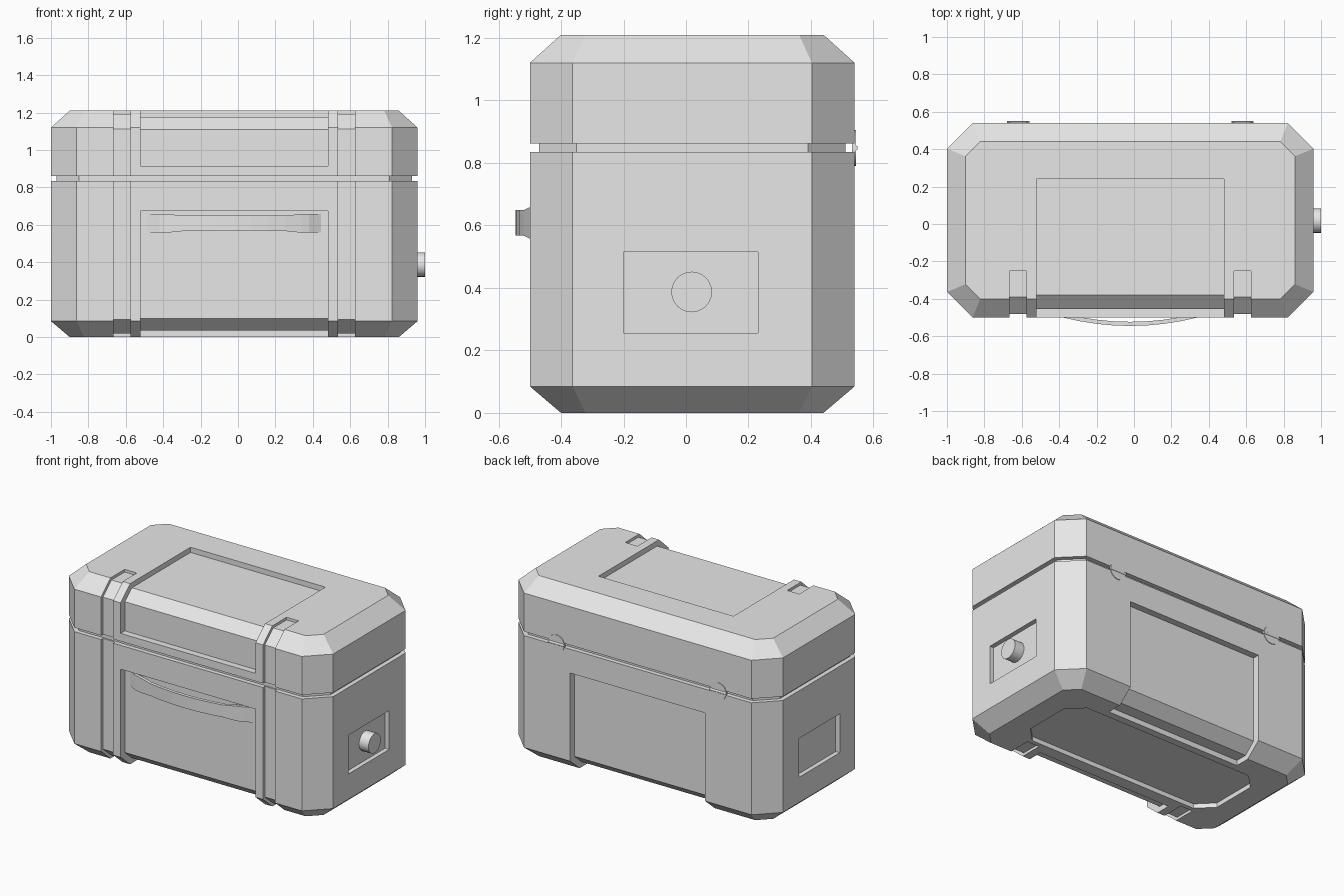
import bpy, bmesh, math
from mathutils import Matrix

if "Cube" in bpy.data.objects:
    bpy.data.objects.remove(bpy.data.objects["Cube"])

CX, CY = -0.02, 0.02          # centre of the case shell
HX, HY = 0.98, 0.52           # half sizes of the case shell

grey = bpy.data.materials.new("light_grey")
grey.diffuse_color = (0.8, 0.8, 0.8, 1)
grey.use_nodes = True
grey.node_tree.nodes["Principled BSDF"].inputs["Base Color"].default_value = grey.diffuse_color


def make(name, bm):
    bmesh.ops.recalc_face_normals(bm, faces=bm.faces)
    me = bpy.data.meshes.new(name)
    bm.to_mesh(me)
    bm.free()
    me.materials.append(grey)
    ob = bpy.data.objects.new(name, me)
    bpy.context.collection.objects.link(ob)
    return ob


def loft(name, rings):
    """Skin a closed solid through rings with equal point counts."""
    bm = bmesh.new()
    rows = [[bm.verts.new(p) for p in ring] for ring in rings]
    n = len(rows[0])
    for a, b in zip(rows, rows[1:]):
        for i in range(n):
            j = (i + 1) % n
            bm.faces.new((a[i], a[j], b[j], b[i]))
    bm.faces.new(rows[0][::-1])
    bm.faces.new(rows[-1])
    return make(name, bm)


def octagon(cx, cy, hx, hy, c, z):
    return [(cx + x, cy + y, z) for x, y in (
        (hx, -hy + c), (hx, hy - c), (hx - c, hy), (-hx + c, hy),
        (-hx, hy - c), (-hx, -hy + c), (-hx + c, -hy), (hx - c, -hy))]


def shell(name, levels):
    """Chamfered box from (height, inset) levels."""
    return loft(name, [octagon(CX, CY, HX - i, HY - i, 0.137 - 0.59 * i, z)
                       for z, i in levels])


def prism(name, profile, x0, x1):
    """Side profile (y, z) extended from x0 to x1."""
    return loft(name, [[(x, y, z) for y, z in profile] for x in (x0, x1)])


def cut(target, cutter):
    cutter.hide_render = True
    mod = target.modifiers.new("cut", 'BOOLEAN')
    mod.operation = 'DIFFERENCE'
    mod.solver = 'EXACT'
    mod.object = cutter
    bpy.context.view_layer.objects.active = target
    bpy.ops.object.modifier_apply(modifier=mod.name)
    bpy.data.objects.remove(cutter)


def cylinder(name, r, depth, loc, axis, seg=24):
    bm = bmesh.new()
    rot = Matrix.Rotation(math.pi / 2, 4, 'Y' if axis == 'X' else 'X')
    bmesh.ops.create_cone(bm, cap_ends=True, segments=seg, radius1=r, radius2=r,
                          depth=depth, matrix=Matrix.Translation(loc) @ rot)
    ob = make(name, bm)
    for p in ob.data.polygons:
        p.use_smooth = len(p.vertices) == 4
    ob.data.set_sharp_from_angle(angle=math.radians(40))
    return ob


# Main shells, with a narrow neck between body and lid
body = shell("case_body", [(0, 0.1), (0.085, 0), (0.835, 0), (0.835, 0.03), (0.862, 0.03)])
lid = shell("case_lid", [(0.862, 0), (1.12, 0), (1.21, 0.1)])

# Front and back panels wrapping under the body
panel = [(-0.6, 0.675), (-0.455, 0.675), (-0.455, 0.10), (-0.38, 0.035),
         (-0.30, 0.035), (-0.30, -0.1), (-0.6, -0.1)]
cut(body, prism("front_panel_cutter", panel, -0.52, 0.48))
cut(body, prism("back_panel_cutter", [(2 * CY - y, z) for y, z in panel], -0.52, 0.48))

# Lid panel wrapping from the front over the top
cut(lid, prism("lid_panel_cutter",
               [(-0.6, 0.915), (-0.455, 0.915), (-0.455, 1.11), (-0.38, 1.175),
                (0.24, 1.175), (0.24, 1.3), (-0.6, 1.3)], -0.52, 0.48))

# Strap grooves on the front, running over the lid and under the body
for x in (-0.62, 0.58):
    cut(body, prism("body_groove_cutter",
                    [(-0.6, 0.95), (-0.48, 0.95), (-0.48, 0.093), (-0.39, 0.018),
                     (-0.25, 0.018), (-0.25, -0.1), (-0.6, -0.1)], x - 0.045, x + 0.045))
    cut(lid, prism("lid_groove_cutter",
                   [(-0.6, 0.8), (-0.48, 0.8), (-0.48, 1.112), (-0.39, 1.192),
                    (-0.25, 1.192), (-0.25, 1.3), (-0.6, 1.3)], x - 0.045, x + 0.045))

# Recessed side panels
for s in (-1, 1):
    xs = sorted((CX + s * (HX - 0.03), CX + s * (HX + 0.1)))
    cut(body, prism("side_panel_cutter",
                    [(-0.2, 0.255), (0.23, 0.255), (0.23, 0.515), (-0.2, 0.515)], *xs))

# Shallow recess underneath
cut(body, loft("base_recess_cutter",
               [octagon(CX, 0.035, 0.73, 0.255, 0.1, z) for z in (-0.1, 0.03)]))

# Curved carrying handle: flat ends and a bowed grip
sections = [(-0.473, -0.45, 0.05), (-0.40, -0.488, 0.05), (-0.36, -0.50, 0.05)]
for k in range(1, 8):
    t = -1 + k / 4
    sections.append((t * 0.36, -0.545 + 0.045 * t * t, 0.041))
sections += [(-x, y, h) for x, y, h in reversed(sections[:3])]
loft("handle", [[(CX + x, y, 0.608 - h), (CX + x, y + 0.022, 0.608 - h),
                 (CX + x, y + 0.022, 0.608 + h), (CX + x, y, 0.608 + h)]
                for x, y, h in sections])

# Side knob
cylinder("side_knob", 0.065, 0.08, (0.96, 0.018, 0.387), 'X')

# Hinges: thin round plate and pin
for x, side in ((-0.62, "left"), (0.58, "right")):
    cylinder(side + "_hinge_plate", 0.058, 0.012, (x, 0.538, 0.848), 'Y')
    cylinder(side + "_hinge_pin", 0.009, 0.12, (x, 0.541, 0.848), 'X', 10)
